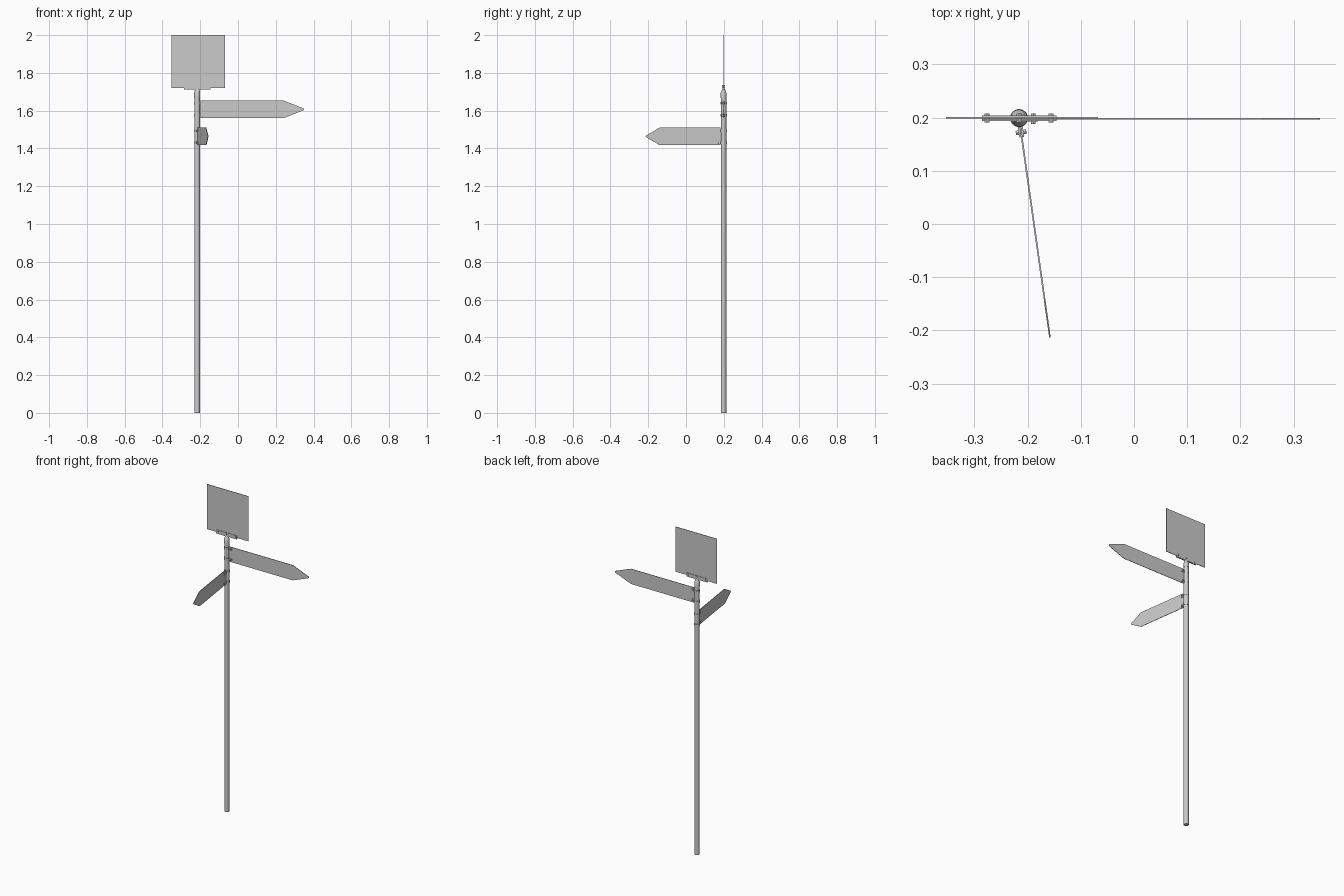
import bpy, bmesh
from math import cos, sin, pi, atan2
from mathutils import Matrix

if "Cube" in bpy.data.objects:
    bpy.data.objects.remove(bpy.data.objects["Cube"])

PX, PY = -0.216, 0.199          # pole axis
R = 0.0147                      # pole radius


def make(name, bm, matrix=Matrix(), smooth=False):
    bmesh.ops.recalc_face_normals(bm, faces=bm.faces)
    me = bpy.data.meshes.new(name)
    bm.to_mesh(me)
    bm.free()
    me.transform(matrix)
    ob = bpy.data.objects.new(name, me)
    bpy.context.collection.objects.link(ob)
    if smooth:
        bpy.ops.object.select_all(action='DESELECT')
        bpy.context.view_layer.objects.active = ob
        ob.select_set(True)
        bpy.ops.object.shade_smooth_by_angle(angle=pi / 5)
    return ob


def loft(rings):
    """Closed rings of equal point count joined with end caps."""
    bm = bmesh.new()
    vs = [[bm.verts.new(p) for p in ring] for ring in rings]
    n = len(vs[0])
    for a, b in zip(vs, vs[1:]):
        for i in range(n):
            j = (i + 1) % n
            bm.faces.new((a[i], a[j], b[j], b[i]))
    bm.faces.new(vs[0][::-1])
    bm.faces.new(vs[-1])
    return bm


def ellipse(rx, ry, z, n=24):
    return [(rx * cos(2 * pi * i / n), ry * sin(2 * pi * i / n), z) for i in range(n)]


def plate(outline, y, t):
    """Upright plate from an x-z outline, centred on y."""
    return loft([[(x, y + s * t / 2, z) for x, z in outline] for s in (-1, 1)])


def add_box(bm, cx, cy, cz, sx, sy, sz):
    m = Matrix.Translation((cx, cy, cz)) @ Matrix.Diagonal((sx, sy, sz, 1))
    bmesh.ops.create_cube(bm, size=1, matrix=m)


def add_bolt(bm, x, y, z, r, length, n=6):
    m = Matrix.Translation((x, y, z)) @ Matrix.Rotation(pi / 2, 4, 'X')
    bmesh.ops.create_cone(bm, cap_ends=True, segments=n, radius1=r, radius2=r,
                          depth=length, matrix=m)


at_pole = Matrix.Translation((PX, PY, 0))

# Pole
make("pole", loft([ellipse(R, R, 0), ellipse(R, R, 1.69)]), at_pole, True)

# Cap flattening towards the panel bracket
make("pole_cap", loft([ellipse(R + .0012, R + .0012, 1.668), ellipse(R + .0012, R + .0012, 1.694),
                       ellipse(R * .9, R * .7, 1.704), ellipse(R * .8, .006, 1.716)]), at_pole, True)

# Upper rectangular panel
make("top_panel", plate([(-.353, 1.72), (-.068, 1.72), (-.068, 2), (-.353, 2)], .1995, .003))

# Bracket: two rails gripping the panel over a base, with three bolts
bm = bmesh.new()
for s in (-1, 1):
    add_box(bm, PX, .199 + s * .0035, 1.724, .14, .003, .022)
add_box(bm, PX, .199, 1.7145, .14, .006, .006)
make("panel_bracket", bm)
bm = bmesh.new()
for dx in (-.06, 0, .06):
    add_bolt(bm, PX + dx, .199, 1.727, .0055, .017)
make("panel_bracket_bolts", bm)


def clamp_ring(bm, z, h):
    """Band around the pole, as a square-section ring."""
    n, ri, ro = 24, R - .0005, R + .0022
    prof = [(ri, z - h), (ro, z - h), (ro, z + h), (ri, z + h)]
    vs = [[bm.verts.new((r * cos(2 * pi * i / n), r * sin(2 * pi * i / n), zz))
           for r, zz in prof] for i in range(n)]
    for i in range(n):
        a, b = vs[i], vs[(i + 1) % n]
        for k in range(4):
            bm.faces.new((a[k], a[(k + 1) % 4], b[(k + 1) % 4], b[k]))


def arrow_sign(name, length, shoulder, z0, z1, angle, clamps, y):
    m = at_pole @ Matrix.Rotation(angle, 4, 'Z')
    zc = (z0 + z1) / 2
    x0 = R + .002
    outline = [(x0, z0), (shoulder, z0), (length - .005, zc - .006), (length, zc - .002),
               (length, zc + .002), (length - .005, zc + .006), (shoulder, z1), (x0, z1)]
    make(name + "_board", plate(outline, y, .003), m)
    ring, bolts = bmesh.new(), bmesh.new()
    for z in clamps:
        clamp_ring(ring, z, .007)
        for s in (-1, 1):
            add_box(ring, .0255, y + s * .003, z, .021, .003, .014)
        add_bolt(bolts, .027, y, z, .0048, .020)
    make(name + "_clamps", ring, m, True)
    make(name + "_clamp_bolts", bolts, m)


# Two direction boards
arrow_sign("upper_arrow", .566, .456, 1.56, 1.654, 0, (1.64, 1.575), -.0015)
arrow_sign("lower_arrow", .416, .342, 1.418, 1.51, atan2(-.412, .058), (1.494, 1.431), 0)
